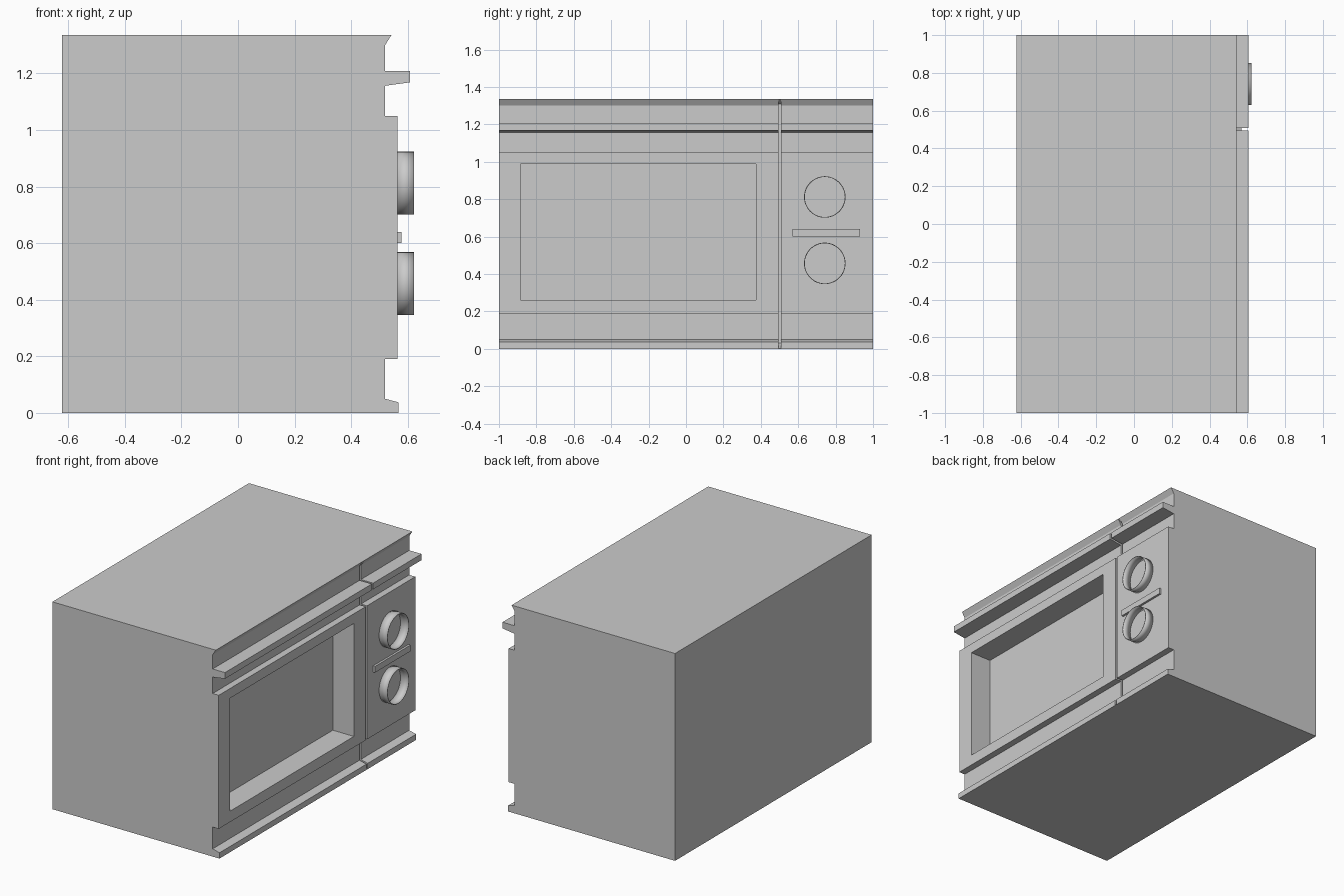
import bpy, bmesh, math

if "Cube" in bpy.data.objects:
    bpy.data.objects.remove(bpy.data.objects["Cube"])


def extrude_profile(name, pts, y0, y1):
    """Solid from an x-z outline swept along y."""
    bm = bmesh.new()
    face = bm.faces.new([bm.verts.new((x, y0, z)) for x, z in pts])
    ext = bmesh.ops.extrude_face_region(bm, geom=[face])
    moved = [v for v in ext["geom"] if isinstance(v, bmesh.types.BMVert)]
    bmesh.ops.translate(bm, verts=moved, vec=(0, y1 - y0, 0))
    bmesh.ops.recalc_face_normals(bm, faces=bm.faces)
    mesh = bpy.data.meshes.new(name)
    bm.to_mesh(mesh)
    bm.free()
    obj = bpy.data.objects.new(name, mesh)
    bpy.context.collection.objects.link(obj)
    return obj


def box(name, x0, x1, y0, y1, z0, z1):
    return extrude_profile(name, [(x0, z0), (x1, z0), (x1, z1), (x0, z1)], y0, y1)


def cut(target, cutter):
    """Subtract the cutter, apply, and remove it."""
    cutter.hide_render = True
    mod = target.modifiers.new("cut", "BOOLEAN")
    mod.operation = "DIFFERENCE"
    mod.solver = "EXACT"
    mod.object = cutter
    bpy.context.view_layer.objects.active = target
    bpy.ops.object.modifier_apply(modifier=mod.name)
    bpy.data.objects.remove(cutter)


PANEL = 0.563   # x of the raised front panel

# Oven body: one side outline with the foot lip, panel, rail and flared top edge
body = extrude_profile("oven_body", [
    (-0.622, 0), (0.568, 0), (0.568, 0.037), (0.52, 0.05), (0.52, 0.19),
    (PANEL, 0.19), (PANEL, 1.05), (0.52, 1.05), (0.52, 1.156), (0.607, 1.168),
    (0.607, 1.208), (0.52, 1.208), (0.52, 1.30), (0.542, 1.335), (-0.622, 1.335),
], -1, 1)

# Recessed door window
cut(body, box("window_cutter", PANEL - 0.15, 0.7, -0.885, 0.375, 0.26, 0.987))

# Groove between door and controls, tapering out at top and bottom edges
cut(body, extrude_profile("groove_cutter", [
    (0.505, 0.03), (0.568, 0.003), (0.7, 0.003),
    (0.7, 1.332), (0.54, 1.332), (0.505, 1.31)], 0.495, 0.508))

# Two open ring-shaped knobs
for label, z in (("upper", 0.812), ("lower", 0.457)):
    bpy.ops.mesh.primitive_cylinder_add(
        vertices=48, radius=0.111, depth=0.06, end_fill_type="NOTHING",
        location=(PANEL + 0.029, 0.742, z), rotation=(0, math.pi / 2, 0))
    knob = bpy.context.object
    knob.name = label + "_knob"
    solid = knob.modifiers.new("thickness", "SOLIDIFY")
    solid.thickness = 0.004
    bpy.ops.object.shade_smooth_by_angle()

# Divider bar between the knobs
box("divider_bar", PANEL - 0.01, 0.577, 0.57, 0.93, 0.60, 0.64)
